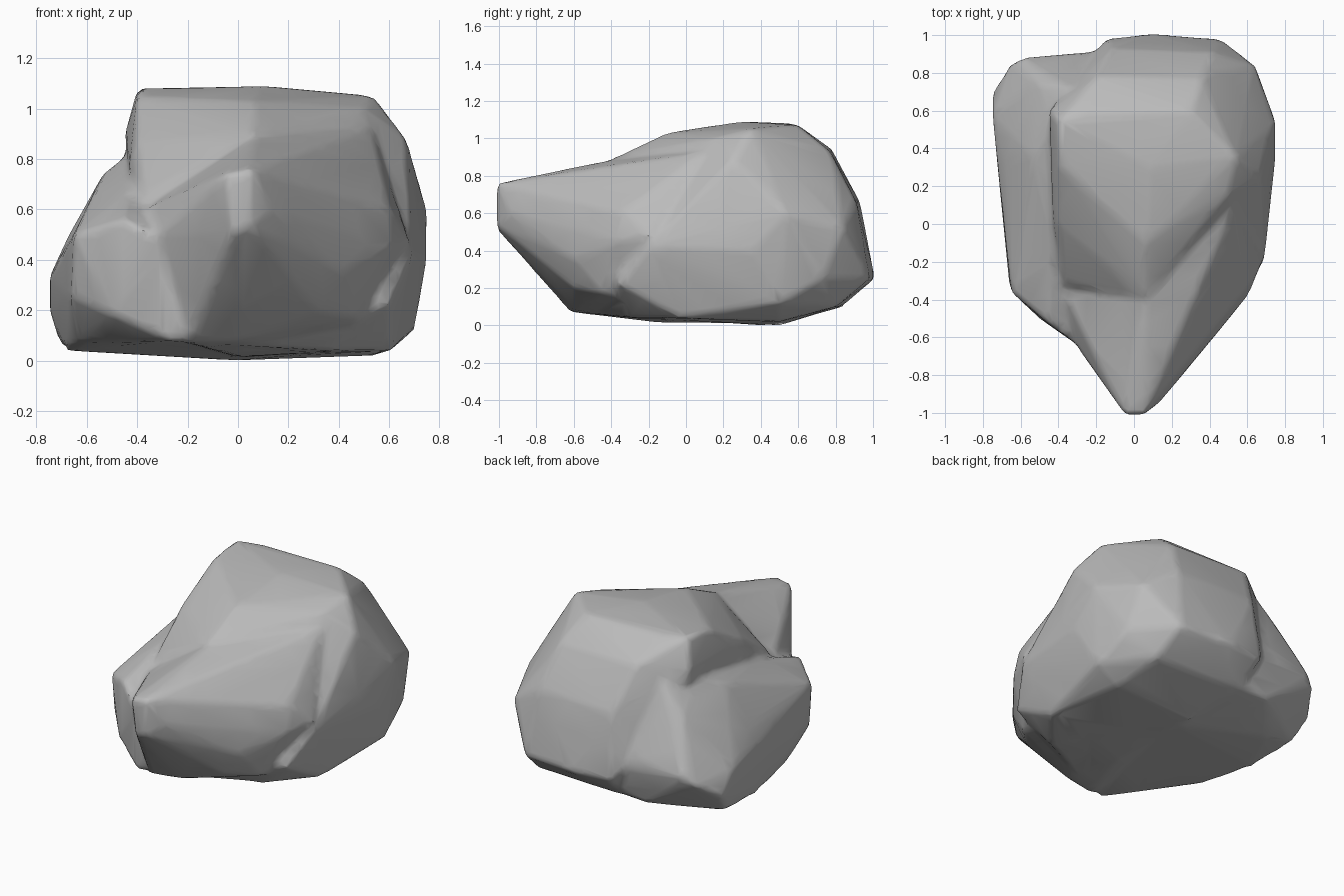
import bpy, bmesh

cube = bpy.data.objects.get("Cube")
if cube:
    bpy.data.objects.remove(cube, do_unlink=True)

# Stone colour
stone = bpy.data.materials.new("grey_stone")
stone.use_nodes = True
stone_colour = (.5, .5, .5, 1)
stone.diffuse_color = stone_colour
principled = stone.node_tree.nodes["Principled BSDF"]
principled.inputs["Base Color"].default_value = stone_colour
principled.inputs["Roughness"].default_value = .9


def add_chunk(target, points):
    """Add one convex chunk of stone, wrapped around its corner points."""
    chunk = bmesh.new()
    for point in points:
        chunk.verts.new(point)
    result = bmesh.ops.convex_hull(chunk, input=chunk.verts[:])
    inside = [item for item in result["geom_interior"]
              if isinstance(item, bmesh.types.BMVert)]
    bmesh.ops.delete(chunk, geom=inside, context="VERTS")
    bmesh.ops.recalc_face_normals(chunk, faces=chunk.faces[:])
    piece = bpy.data.meshes.new("chunk")
    chunk.to_mesh(piece)
    chunk.free()
    target.from_mesh(piece)
    bpy.data.meshes.remove(piece)


# Crown of the main mass, with its left wall and the step above the prow
crown_points = [
    (-.4, 0, .87), (-.4, .33, 1.05), (-.4, .55, 1.08), (.06, -.1, 1.03),
    (.06, -.24, .96), (.06, -.38, .9), (.5, .15, 1), (.54, .35, 1.05),
    (.1, .3, 1.09), (.3, .6, 1.07), (-.25, .6, 1.07), (-.1, -.24, .85),
    (-.37, -.32, .65), (-.43, 0, .78), (-.45, .6, .9), (-.4, 0, .5), (-.4, .6, .5),
]
# Back of the main mass
back_points = [
    (-.2, .78, .94), (.36, .77, .93), (-.12, .93, .66), (.42, .91, .66),
    (.1, 1.01, .25), (.46, .98, .25), (-.15, .98, .25), (.64, .84, .52),
]
# Right flank and underside
flank_points = [
    (.67, .25, .88), (.75, .54, .6), (.75, .35, .4), (.71, 0, .4),
    (.69, -.2, .42), (.7, .5, .12), (.6, -.36, .22), (.38, -.3, .04),
    (.61, -.03, .04), (.67, .73, .25), (.55, .5, .02), (.5, .8, .1),
    (-.1, .83, .1), (0, .5, 0), (0, -.5, .06),
]

# Pointed prow with a ridge along its top, running back into the main mass
prow_points = [
    (-.05, -1.01, .74), (.05, -1.01, .76), (-.02, -1.01, .51), (.05, -1.01, .53),
    (.14, -.94, .6), (.07, -.57, .84), (.07, -.33, .9), (.43, -.59, .35),
    (.61, -.37, .45), (.6, -.33, .61), (.68, -.2, .48), (.53, .1, .93),
    (.32, -.6, .2), (.47, -.45, .17), (0, -.59, .08), (-.2, -.62, .07),
    (-.31, -.64, .5), (-.37, -.37, .6), (.5, 0, .04), (0, -.15, .015), (0, .3, .01),
]

# Low shoulder along the left wall, running under the main mass
shoulder_points = [
    (-.63, -.1, .07), (-.68, .26, .04), (-.5, .59, .03), (-.5, -.5, .18),
    (-.66, -.32, .25), (-.65, -.36, .5), (-.45, -.53, .56), (-.42, -.12, .7),
    (-.44, .5, .82), (-.53, .35, .75), (-.67, .3, .5), (-.75, .58, .33),
    (-.75, .7, .2), (-.71, .6, .07), (-.66, .84, .3), (-.6, .88, .35),
    (-.28, .9, .4), (-.34, .72, .84), (-.5, .74, .66), (-.3, .84, .1),
    (-.27, -.64, .08), (-.3, -.64, .48), (0, .3, .5),
    (0, -.5, .06), (0, .4, 0), (.1, .85, .12), (.1, .94, .3),
]

build = bmesh.new()
for points in (crown_points + back_points + flank_points, prow_points, shoulder_points):
    add_chunk(build, points)
mesh = bpy.data.meshes.new("boulder")
build.to_mesh(mesh)
build.free()
boulder = bpy.data.objects.new("boulder", mesh)
bpy.context.scene.collection.objects.link(boulder)
mesh.materials.append(stone)
bpy.context.view_layer.objects.active = boulder
boulder.select_set(True)

# Fuse the chunks, wear the edges down, then reduce to broad facets
fuse = boulder.modifiers.new("fuse", "REMESH")
fuse.mode = "VOXEL"
fuse.voxel_size = .02
wear = boulder.modifiers.new("wear", "SMOOTH")
wear.factor = .5
wear.iterations = 7
facets = boulder.modifiers.new("facets", "DECIMATE")
facets.ratio = .06
for modifier in list(boulder.modifiers):
    bpy.ops.object.modifier_apply(modifier=modifier.name)

bpy.ops.object.shade_smooth_by_angle(angle=.7)
